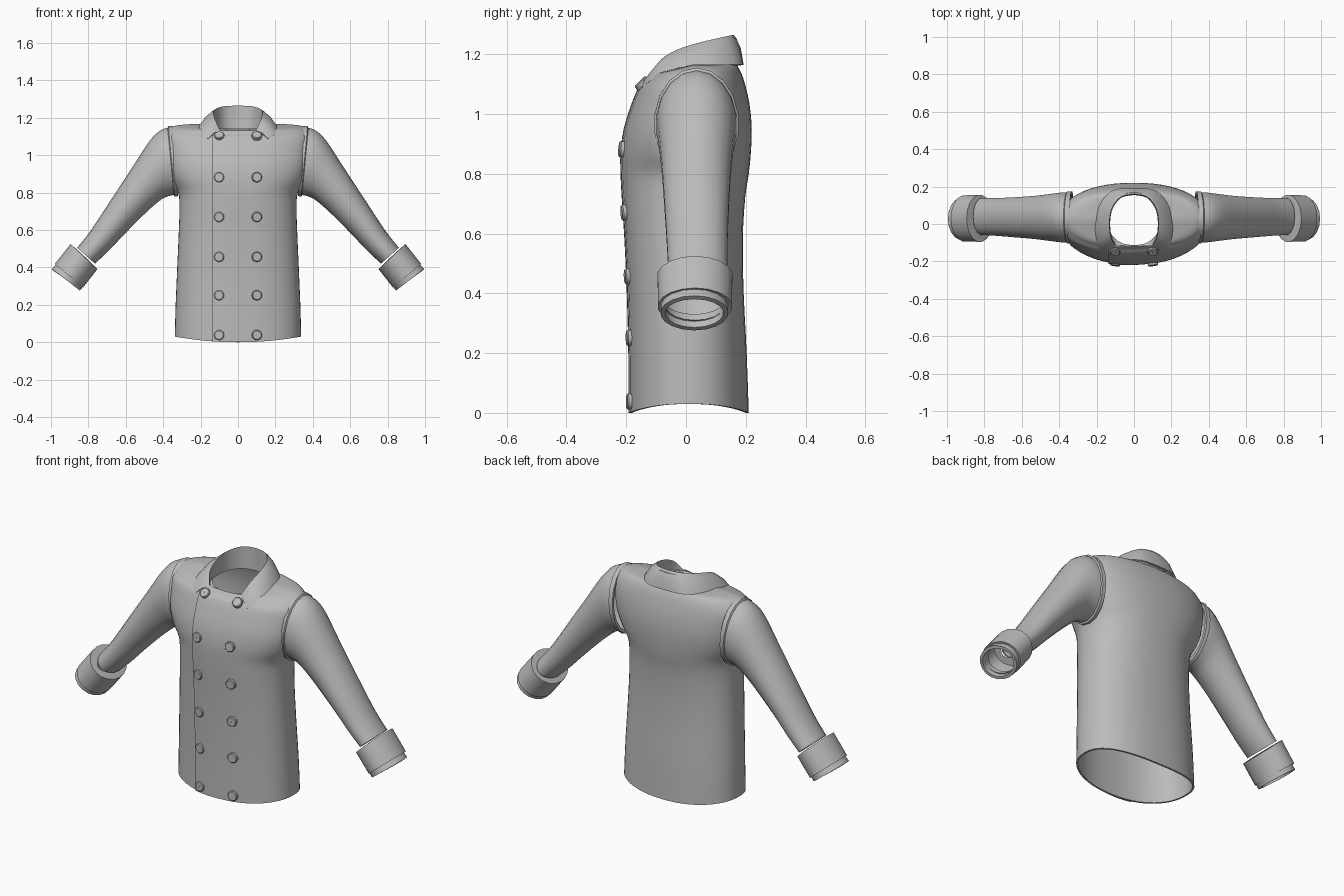
import bpy, bmesh
from math import sin, cos, pi, copysign, radians
from mathutils import Vector

cube = bpy.data.objects.get("Cube")
if cube:
    bpy.data.objects.remove(cube)

cloth = bpy.data.materials.new("grey_cloth")
cloth.use_nodes = True
GREY = (0.5, 0.5, 0.5, 1)
cloth.diffuse_color = GREY
cloth.node_tree.nodes["Principled BSDF"].inputs["Base Color"].default_value = GREY
parts = []


def sample(keys, v):
    """Smooth interpolation through a list of equal-length tuples."""
    i = min(int(v), len(keys) - 2)
    t = v - i
    p0, p1, p2, p3 = (keys[min(max(j, 0), len(keys) - 1)] for j in range(i - 1, i + 3))
    return [b + t / 2 * (c - a + t * (2 * a - 5 * b + 4 * c - d + t * (3 * (b - c) + d - a)))
            for a, b, c, d in zip(p0, p1, p2, p3)]


def dense(keys, steps):
    return [sample(keys, k / steps) for k in range((len(keys) - 1) * steps + 1)]


def loft(name, rows, closed=True, thick=0.0, mirror=False):
    """Skin a grid of point rows, with optional thickness and mirroring."""
    bm = bmesh.new()
    grid = [[bm.verts.new(p) for p in row] for row in rows]
    count = len(grid[0])
    for a, b in zip(grid, grid[1:]):
        for j in range(count if closed else count - 1):
            k = (j + 1) % count
            bm.faces.new((a[j], a[k], b[k], b[j]))
    mesh = bpy.data.meshes.new(name)
    bm.to_mesh(mesh)
    bm.free()
    ob = bpy.data.objects.new(name, mesh)
    bpy.context.collection.objects.link(ob)
    mesh.materials.append(cloth)
    if mirror:
        mod = ob.modifiers.new("mirror", "MIRROR")
        mod.merge_threshold = 0.0005
    if thick:
        mod = ob.modifiers.new("thickness", "SOLIDIFY")
        mod.thickness = thick
        mod.offset = -1
    parts.append(ob)
    return ob


# Torso: height, half width, front y, back y, front drop
TORSO = [(0, .338, -.19, .21, 0), (.2, .333, -.19, .203, 0), (.4, .325, -.195, .193, 0),
         (.58, .317, -.203, .19, 0), (.72, .313, -.212, .198, 0), (.8, .32, -.216, .21, 0),
         (.87, .36, -.216, .217, 0), (.95, .39, -.205, .22, 0), (1.03, .4, -.18, .213, 0),
         (1.09, .4, -.155, .2, 0), (1.13, .375, -.135, .188, .02), (1.156, .34, -.122, .175, .03),
         (1.166, .25, -.118, .168, .035), (1.165, .14, -.112, .16, .04)]
POWER = 2.3


def hem(z, ratio):
    return z + .03 * ratio ** 2 * max(0, 1 - z / .3)


def torso_ring(row, count=56):
    z, w, yf, yb, drop = row
    limit = .34 + .028 * max(0, (z - .8) / .35)
    ring = []
    for k in range(count):
        a = 2 * pi * k / count
        c, s = (copysign(abs(f) ** (2 / POWER), f) for f in (cos(a), sin(a)))
        x = max(-limit, min(limit, w * c))
        ring.append((x, (yf + yb) / 2 + s * (yb - yf) / 2, hem(z, c) - drop * max(0, -s)))
    return ring


def front_point(x, v, lift=0.0):
    """Point on the front of the torso at row position v."""
    z, w, yf, yb, drop = sample(TORSO, v)
    s = (1 - (abs(x) / w) ** POWER) ** (1 / POWER)
    return Vector((x, (yf + yb) / 2 - s * (yb - yf) / 2 - lift, hem(z, x / w) - drop * s))


loft("torso", [torso_ring(r) for r in dense(TORSO, 3)], thick=.01)

# Overlapping front panel that fades into the torso
panel = []
for k in range(37):
    row = [front_point(-.135, k / 3, -.006)]
    row += [front_point(-.135 + .285 * j / 8, k / 3, .008 - .012 * j / 8) for j in range(9)]
    panel.append(row)
loft("front_panel", panel, closed=False)


# Two columns of buttons
def add_button(name, x, z):
    v = min((k / 20 for k in range(221)), key=lambda u: abs(front_point(x, u).z - z))
    up = front_point(x, v + .1) - front_point(x, max(v - .1, 0))
    across = front_point(x + .01, v) - front_point(x - .01, v)
    normal = across.cross(up).normalized()
    turn = normal.to_track_quat('Z', 'Y')
    base = front_point(x, v)
    rings = [[base + turn @ Vector((r * cos(2 * pi * j / 20), r * sin(2 * pi * j / 20), h))
              for j in range(20)]
             for r, h in ((.027, -.006), (.027, .01), (.023, .014), (.001, .014))]
    loft(name, rings)


for n, height in enumerate((.037, .25, .46, .67, .88, 1.1)):
    for side, x in (("left", .1), ("right", -.1)):
        add_button(f"{side}_button_{n + 1}", x, height)


# Sleeves and cuffs: top x, top z, bottom x, bottom z, centre y, half depth
def tube(keys, steps=1, count=18):
    rings = []
    for tx, tz, bx, bz, yc, ry in dense(keys, steps):
        ring = []
        for k in range(count):
            a = 2 * pi * k / count
            c = cos(a)
            ring.append(((tx + bx) / 2 + c * (tx - bx) / 2, yc + sin(a) * ry,
                         (tz + bz) / 2 + c * (tz - bz) / 2))
        rings.append(ring)
    return rings


SLEEVE = [(.36, 1.148, .325, .788, .035, .135), (.41, 1.135, .36, .784, .035, .135),
          (.47, 1.08, .41, .763, .035, .128), (.565, .935, .49, .695, .035, .117),
          (.68, .76, .6, .585, .036, .108), (.785, .6, .69, .49, .038, .102),
          (.86, .505, .765, .42, .04, .1)]
loft("sleeves", tube(SLEEVE, 3), thick=.008, mirror=True)

SEAM = [(.345, 1.14, .32, .8, .035, .128), (.345, 1.155, .32, .782, .035, .142),
        (.372, 1.155, .338, .778, .035, .142), (.38, 1.14, .345, .79, .035, .13)]
loft("armhole_seams", tube(SEAM), mirror=True)

CUFF = [(.855, .49, .785, .425, .035, .095), (.895, .525, .752, .39, .03, .127),
        (.98, .418, .828, .293, .03, .125), (.965, .41, .845, .31, .03, .1)]
loft("cuffs", tube(CUFF), mirror=True)

CUFF_END = [(.955, .43, .81, .32, .028, .114), (.995, .392, .845, .276, .028, .114)]
loft("cuff_ends", tube(CUFF_END), thick=.016, mirror=True)

# Folded collar: fold x, y, z then outer edge x, y, z
COLLAR = [(0, .16, 1.265, 0, .193, 1.165), (.07, .145, 1.262, .11, .182, 1.165),
          (.115, .09, 1.25, .178, .115, 1.165), (.13, .03, 1.235, .203, .03, 1.163),
          (.13, -.03, 1.215, .207, -.05, 1.148), (.12, -.08, 1.185, .198, -.115, 1.115),
          (.095, -.115, 1.132, .16, -.148, 1.088)]
strip = []
for fx, fy, fz, ox, oy, oz in dense(COLLAR, 3):
    fold, edge = Vector((fx, fy, fz)), Vector((ox, oy, oz))
    base = Vector((fx * .97, fy * .97, min(1.14, fz - .02)))
    bulge = Vector((fx * .05, (fy - .03) * .05, .006))
    strip.append([base, fold - Vector((0, 0, .012)), fold,
                  fold.lerp(edge, .15) + bulge / 2, fold.lerp(edge, .5) + bulge, edge])
loft("collar", strip, closed=False, thick=.01, mirror=True)

# Fix normals, apply modifiers and smooth everything but the sharp edges
for ob in parts:
    bm = bmesh.new()
    bm.from_mesh(ob.data)
    bmesh.ops.recalc_face_normals(bm, faces=bm.faces)
    bm.to_mesh(ob.data)
    bm.free()
bpy.ops.object.select_all(action='DESELECT')
for ob in parts:
    ob.select_set(True)
bpy.context.view_layer.objects.active = parts[0]
bpy.ops.object.convert(target='MESH')
bpy.ops.object.shade_smooth_by_angle(angle=radians(40))
